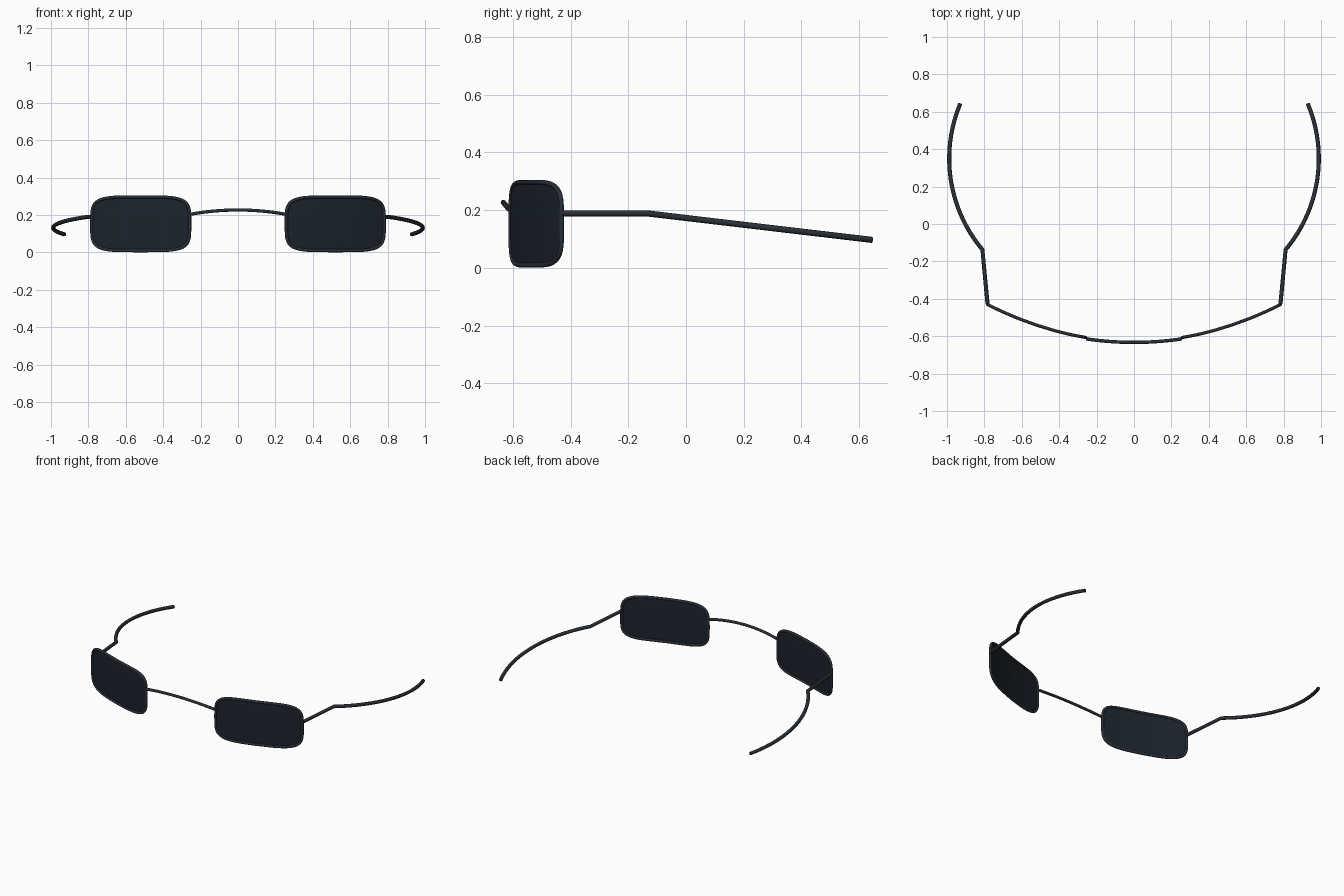
import bpy, bmesh, math

if "Cube" in bpy.data.objects:
    bpy.data.objects.remove(bpy.data.objects["Cube"])


def material(name, color):
    m = bpy.data.materials.new(name)
    m.diffuse_color = color
    m.use_nodes = True
    m.node_tree.nodes["Principled BSDF"].inputs["Base Color"].default_value = m.diffuse_color
    return m


frame_mat = material("dark_frame", (0.022, 0.029, 0.037, 1))
lens_mat = material("dark_lens", (0.011, 0.017, 0.026, 1))


def activate(ob):
    bpy.ops.object.select_all(action='DESELECT')
    ob.select_set(True)
    bpy.context.view_layer.objects.active = ob


def tube(name, pts, radius, cyclic=False):
    """Round wire swept along a list of points."""
    cu = bpy.data.curves.new(name, 'CURVE')
    cu.dimensions = '3D'
    cu.bevel_depth = radius
    cu.bevel_resolution = 3
    cu.use_fill_caps = not cyclic
    sp = cu.splines.new('POLY')
    sp.points.add(len(pts) - 1)
    for p, co in zip(sp.points, pts):
        p.co = (*co, 1)
    sp.use_cyclic_u = cyclic
    ob = bpy.data.objects.new(name, cu)
    bpy.context.collection.objects.link(ob)
    activate(ob)
    bpy.ops.object.convert(target='MESH')
    ob = bpy.context.object
    ob.data.materials.clear()
    ob.data.materials.append(frame_mat)
    bpy.ops.object.shade_smooth_by_angle(angle=math.radians(45))
    return ob


def wrap_y(x):
    """Face-hugging curve of the front."""
    return -0.628 + 0.322 * x * x


def outline(scale, s, dy=0.0, n=72, power=4.6):
    """Soft rounded rectangle laid on the wrap curve."""
    pts = []
    for i in range(n):
        t = 2 * math.pi * i / n
        c, d = math.cos(t), math.sin(t)
        x = 0.52 + scale * 0.262 * math.copysign(abs(c) ** (2 / power), c)
        z = 0.153 + scale * 0.144 * math.copysign(abs(d) ** (2 / power), d)
        pts.append((s * x, wrap_y(x) + dy, z))
    return pts


def lens(name, s):
    """Thin closed shell, front and back skins made of concentric loops."""
    bm = bmesh.new()
    skin = [(0.03, -.004), (0.4, -.004), (0.75, -.004), (0.9, -.003), (1, -.002)]
    rows = skin + [(k, -d) for k, d in reversed(skin)]
    loops = [[bm.verts.new(p) for p in outline(k, s, d)] for k, d in rows]
    for a, b in zip(loops, loops[1:]):
        for i in range(len(a)):
            j = (i + 1) % len(a)
            bm.faces.new((a[i], a[j], b[j], b[i]))
    bm.faces.new(loops[0])
    bm.faces.new(loops[-1])
    bmesh.ops.recalc_face_normals(bm, faces=bm.faces)
    me = bpy.data.meshes.new(name)
    bm.to_mesh(me)
    bm.free()
    me.materials.append(lens_mat)
    ob = bpy.data.objects.new(name, me)
    bpy.context.collection.objects.link(ob)
    activate(ob)
    bpy.ops.object.shade_smooth_by_angle(angle=math.radians(45))


def temple_path(s):
    """Straight hinge piece, then an arc that drops and curls inward."""
    pts = [(s * 0.783, -0.428, 0.189)]
    cx, cy, r = 0.231, 0.35, 0.757
    a0, a1 = math.asin((-0.137 - cy) / r), math.asin((0.644 - cy) / r)
    for i in range(33):
        a = a0 + (a1 - a0) * i / 32
        x, y = cx + r * math.cos(a), cy + r * math.sin(a)
        pts.append((s * x, y, 0.189 - 0.092 * (y + 0.137) / 0.781))
    return pts


# lenses, rims and temples on both sides
for side, s in (("right", 1), ("left", -1)):
    lens("lens_" + side, s)
    tube("rim_" + side, outline(1, s), 0.0085, cyclic=True)
    tube("temple_" + side, temple_path(s), 0.011)

# arched nose bridge
bridge = []
for i in range(25):
    x = -0.256 + 0.512 * i / 24
    q = (x / 0.256) ** 2
    bridge.append((x, -0.633 + 0.019 * q, 0.227 - 0.023 * q))
tube("bridge", bridge, 0.009)
